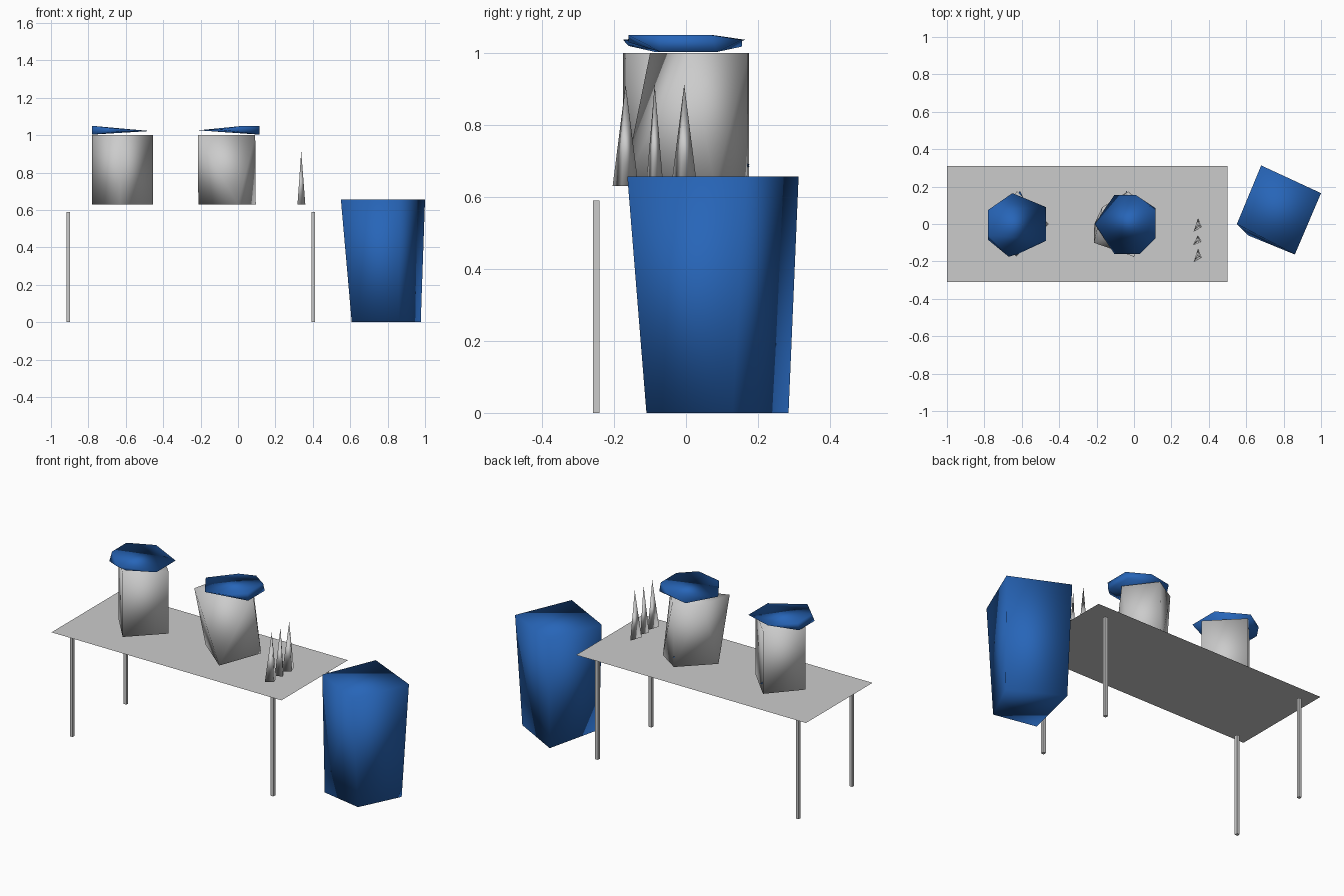
import bpy, bmesh

if "Cube" in bpy.data.objects:
    bpy.data.objects.remove(bpy.data.objects["Cube"])

def material(name, color):
    m = bpy.data.materials.new(name)
    m.diffuse_color = color
    m.use_nodes = True
    m.node_tree.nodes["Principled BSDF"].inputs["Base Color"].default_value = m.diffuse_color
    return m

BLUE = material("blue", (0.02, 0.13, 0.48, 1))

def finish(name, bm, mat=None, smooth=True):
    bmesh.ops.recalc_face_normals(bm, faces=bm.faces)
    me = bpy.data.meshes.new(name)
    bm.to_mesh(me)
    bm.free()
    for p in me.polygons:
        p.use_smooth = smooth
    if mat:
        me.materials.append(mat)
    ob = bpy.data.objects.new(name, me)
    bpy.context.collection.objects.link(ob)
    return ob

def hull(name, pts, mat=None, smooth=True):
    """Closed faceted solid around a few corner points."""
    bm = bmesh.new()
    for p in pts:
        bm.verts.new(p)
    res = bmesh.ops.convex_hull(bm, input=bm.verts)
    loose = [v for v in bm.verts if not v.link_faces]
    bmesh.ops.delete(bm, geom=loose, context='VERTS')
    return finish(name, bm, mat, smooth)

def at(z, pts):
    return [(x, y, z) for x, y in pts]

# table top: a single thin sheet
bm = bmesh.new()
bm.faces.new([bm.verts.new(p) for p in
              at(0.61, [(-1, -.31), (.5, -.31), (.5, .31), (-1, .31)])])
finish("table_top", bm, smooth=False)

# table legs
for side, x in (("left", -.907), ("right", .403)):
    for end, y in (("front", -.25), ("back", .25)):
        bm = bmesh.new()
        bmesh.ops.create_cube(bm, size=1)
        bmesh.ops.scale(bm, vec=(.018, .018, .59), verts=bm.verts)
        bmesh.ops.translate(bm, vec=(x, y, .295), verts=bm.verts)
        finish(f"leg_{end}_{side}", bm, smooth=False)

# drink containers
diamond = [(-.78, 0), (-.625, .175), (-.455, 0), (-.63, -.175)]
hull("container_left", at(.63, diamond) + at(1.0, diamond))
hull("container_right",
     at(.63, [(-.212, 0), (-.04, .17), (.095, .08), (0, -.175)]) +
     at(1.0, [(-.215, -.1), (-.17, .09), (-.03, .173), (.092, .01)]))

# lids: wedge-shaped, thick on the outer side
hull("lid_left",
     at(1.05, [(-.78, .075), (-.78, -.06)]) +
     at(1.003, [(-.78, .06), (-.78, -.085)]) +
     [(-.65, .165, 1.037), (-.47, .09, 1.022), (-.47, -.09, 1.022),
      (-.62, -.16, 1.02), (-.67, -.175, 1.037)], BLUE)
hull("lid_right",
     at(1.05, [(.115, .07), (.115, -.075), (.03, -.16)]) +
     at(1.003, [(.115, .085), (.115, -.07)]) +
     [(.01, .155, 1.037), (-.105, .155, 1.018), (-.21, 0, 1.026),
      (-.105, -.16, 1.03)], BLUE)

# small taps poking out at the back
for name, x, z in (("tap_left", -.61, .685), ("tap_right", -.04, .69)):
    hull(name, [(x - .018, .14, z - .012), (x + .018, .14, z - .012),
                (x, .14, z + .015), (x, .178, z)], BLUE)

# row of slender spikes (stacked cups)
for i, (y, w) in enumerate(((-.168, .036), (-.087, .024), (-.005, .036))):
    hull(f"cup_stack_{i + 1}",
         [(.318, y - w, .63), (.36, y - w * .3, .63), (.342, y + w, .63),
          (.338, y, .913)])

# waste bin, tapering towards the floor
hull("bin",
     at(0, [(.608, -.06), (.86, -.11), (.977, .13), (.69, .285)]) +
     at(.657, [(.55, 0), (.86, -.163), (1.0, .165), (.68, .313)]), BLUE)
